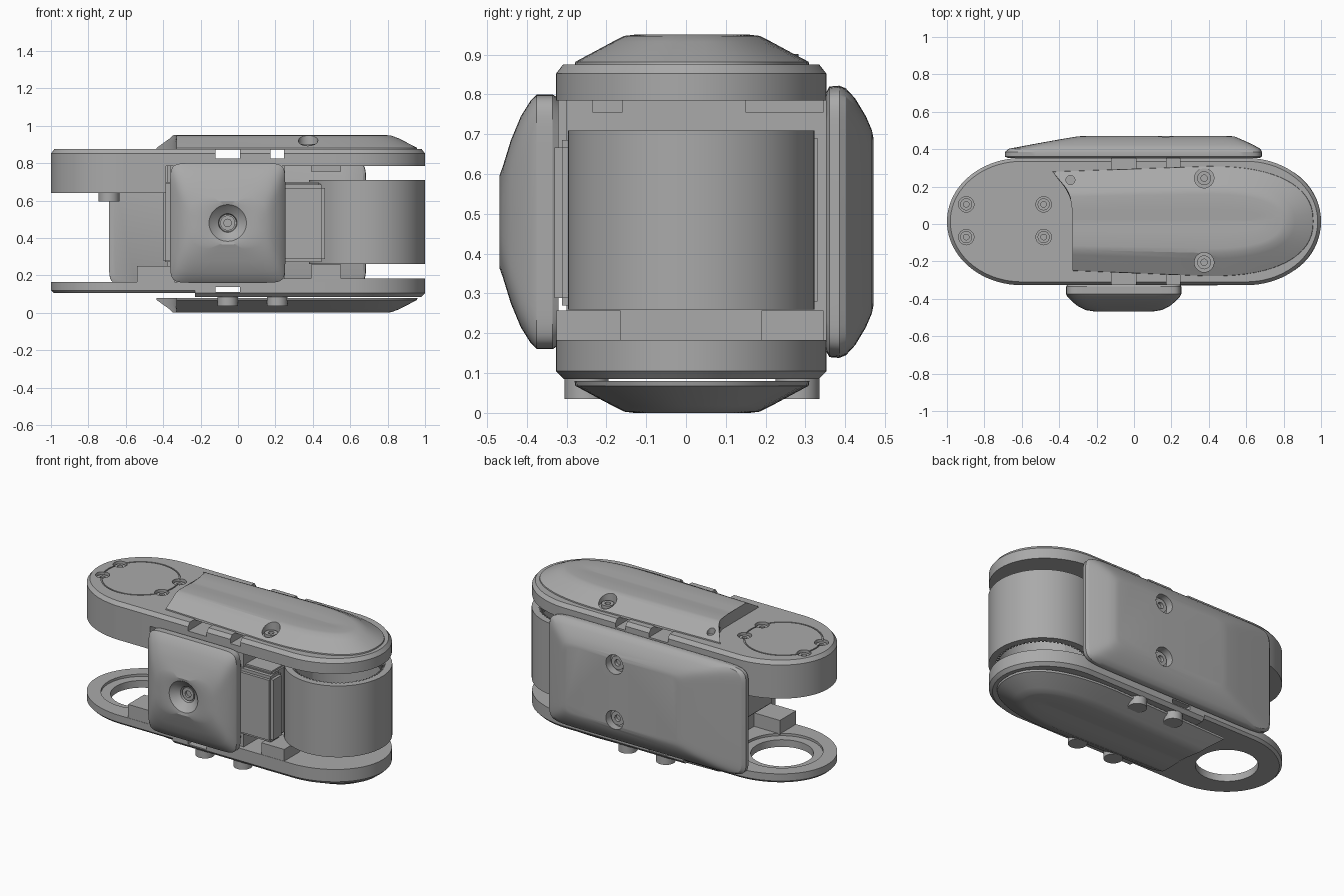
import bpy, bmesh, math

if "Cube" in bpy.data.objects:
    bpy.data.objects.remove(bpy.data.objects["Cube"])

grey = bpy.data.materials.new("plain grey")
grey.use_nodes = True
tone = (0.40, 0.40, 0.40, 1)
grey.diffuse_color = tone
grey.node_tree.nodes["Principled BSDF"].inputs["Base Color"].default_value = tone
YC = 0.013      # centre line of the link
H = 0.95        # total height
JX = 0.69       # distance of both joints from the middle


def finish(name, bm):
    bmesh.ops.remove_doubles(bm, verts=bm.verts, dist=1e-5)
    bmesh.ops.recalc_face_normals(bm, faces=bm.faces)
    mesh = bpy.data.meshes.new(name)
    bm.to_mesh(mesh)
    bm.free()
    mesh.materials.append(grey)
    obj = bpy.data.objects.new(name, mesh)
    bpy.context.collection.objects.link(obj)
    return obj


def loft(name, rings, closed=False):
    """Skin equal-length rings; cap the ends or join last to first."""
    bm = bmesh.new()
    loops = [[bm.verts.new(p) for p in ring] for ring in rings]
    n = len(loops[0])
    pairs = list(zip(loops, loops[1:])) + ([(loops[-1], loops[0])] if closed else [])
    for a, b in pairs:
        for i in range(n):
            j = (i + 1) % n
            bm.faces.new((a[i], a[j], b[j], b[i]))
    if not closed:
        bm.faces.new(loops[0])
        bm.faces.new(loops[-1])
    return finish(name, bm)


def box(name, x0, x1, y0, y1, z0, z1, bevel=0):
    bm = bmesh.new()
    bmesh.ops.create_cube(bm, size=1)
    for v in bm.verts:
        v.co = [a + (b - a) * (c + 0.5) for a, b, c in
                zip((x0, y0, z0), (x1, y1, z1), v.co)]
    if bevel:
        bmesh.ops.bevel(bm, geom=bm.edges[:], offset=bevel, segments=2, affect="EDGES")
    return finish(name, bm)


def circle(x, y, z, r, axis="z", n=64):
    pts = [(r * math.cos(2 * math.pi * i / n), r * math.sin(2 * math.pi * i / n))
           for i in range(n)]
    return [(x + a, y + b, z) if axis == "z" else (x + a, y, z + b) for a, b in pts]


def disc(name, x, y, z0, z1, r, n=48):
    return loft(name, [circle(x, y, z, r, "z", n) for z in (z0, z1)])


def tube(name, x, y, z0, z1, ro, ri):
    return loft(name, [circle(x, y, z, r) for z, r in
                       ((z0, ro), (z1, ro), (z1, ri), (z0, ri))], True)


def cut(obj, cutter):
    mod = obj.modifiers.new("cut", "BOOLEAN")
    mod.operation, mod.solver, mod.object = "DIFFERENCE", "EXACT", cutter
    bpy.context.view_layer.objects.active = obj
    bpy.ops.object.modifier_apply(modifier=mod.name)
    bpy.data.objects.remove(cutter)


def power(v, e):
    return math.copysign(abs(v) ** e, v)


def pillow(y, cx, cz, hx, hz, n, count=64):
    """Rounded rectangle ring facing the y direction."""
    out = []
    for i in range(count):
        t = 2 * math.pi * (i + 0.5) / count
        out.append((cx + hx * power(math.cos(t), 2 / n), y,
                    cz + hz * power(math.sin(t), 2 / n)))
    return out


def outline(z, lo=-1, hi=1, inset=0):
    """Long rounded link outline, optionally cut off at lo or hi."""
    out = []
    for i in range(96):
        t = 2 * math.pi * (i + 0.5) / 96
        c, s = math.cos(t), math.sin(t)
        x = math.copysign(0.6, c) + (0.4 - inset) * c
        out.append((min(max(x, lo), hi), YC + (0.34 - inset) * s, z))
    return out


def slab(name, levels, lo=-1, hi=1):
    return loft(name, [outline(z, lo, hi, d) for z, d in levels])


def cap_ring(hy, xr, z):
    """Cover outline: rounded right end, swept cut at the left."""
    yc, x0, out = 0.015, 0.4, []
    for i in range(33):
        t = math.pi * (i / 32 - 0.5)
        out.append((x0 + (xr - x0) * power(max(math.cos(t), 0), 0.85),
                    yc + hy * power(math.sin(t), 0.85), z))
    for i in range(1, 20):
        y = yc + hy * (1 - i / 10)
        out.append((-0.33 - 0.14 * max((y - 0.08) / 0.23, 0) ** 2, y, z))
    return out


# Upper arm plate, motor housing and lower arm plate
upper = slab("upper_plate", [(0.785, 0), (0.852, 0), (0.875, 0.018)], -0.40)
housing = slab("joint_housing", [(0.64, 0), (0.852, 0), (0.875, 0.018)], hi=-0.385)
ring_plate = slab("lower_plate", [(0.105, 0.015), (0.12, 0), (0.165, 0)])
lower = slab("lower_end_plate", [(0.085, 0.02), (0.105, 0), (0.183, 0)], -0.23)

# Joint details: engraved ring, bolt holes, open lower bearing seat
cut(housing, tube("groove_cutter", -JX, 0.015, 0.868, 0.9, 0.229, 0.221))
for sx in (-0.207, 0.207):
    for y in (0.105, -0.07):
        cut(housing, disc("bolt_cutter", -JX + sx, y, 0.85, 0.9, 0.041))
        tube("joint_bolt", -JX + sx, y, 0.845, 0.862, 0.032, 0.015)
cut(ring_plate, disc("hole_cutter", -0.68, YC, 0, 0.3, 0.18))
cut(ring_plate, disc("recess_cutter", -0.68, YC, 0.15, 0.3, 0.235))
disc("housing_boss", -JX, YC, 0.595, 0.65, 0.056)

# Cable slots through the plates
for x0, x1 in ((-0.12, 0.01), (0.175, 0.245)):
    cut(upper, box("slot_cutter", x0, x1, -1, 1, 0.826, 0.9))
for plate in (ring_plate, lower):
    cut(plate, box("slot_cutter", -0.12, 0.01, -1, 1, 0.112, 0.138))

# Domed covers, top and bottom
profile = ((0.295, 0.96, 0.87), (0.293, 0.957, 0.882), (0.20, 0.86, 0.932),
           (0.17, 0.82, 0.947), (0.145, 0.79, H), (0.06, 0.70, 0.949),
           (0.008, 0.62, 0.944))
top_cover = loft("top_cover", [cap_ring(*p) for p in profile])
bottom_cover = loft("bottom_cover", [cap_ring(a, b, H - z) for a, b, z in profile])
for y in (0.245, -0.205):
    cut(top_cover, disc("bore_cutter", 0.375, y, 0.882, 1.1, 0.052))
    tube("cover_screw", 0.375, y, 0.875, 0.902, 0.037, 0.017)
cut(top_cover, disc("pin_cutter", -0.34, 0.235, 0.885, 1.1, 0.024))

# Cable bosses under the bottom cover edges
for x in (-0.055, 0.21):
    for y in (-0.25, 0.28):
        disc("cable_boss", x, y, 0.035, 0.112, 0.055)

# Hollow drum at the right end, with inner gear ribs
tube("drum", JX, YC, 0.26, 0.71, 0.31, 0.27)
bm = bmesh.new()
for i in range(72):
    a = 2 * math.pi * i / 72
    for z in (0.30, 0.67):
        made = bmesh.ops.create_cube(bm, size=1)["verts"]
        for v in made:
            r, w = 0.265 + 0.02 * v.co.x, 0.011 * v.co.y
            v.co = (JX + r * math.cos(a) - w * math.sin(a),
                    YC + r * math.sin(a) + w * math.cos(a), z + 0.075 * v.co.z)
finish("gear_ribs", bm)

# Central body, web and side panel
box("central_body", -0.40, 0.44, -0.29, 0.33, 0.27, 0.70, 0.01)
box("central_web", -0.36, 0.25, -0.30, 0.33, 0.15, 0.80)
box("body_side_panel", 0.15, 0.465, -0.33, -0.21, 0.27, 0.685, 0.018)
box("lower_left_block", -0.54, -0.34, -0.325, -0.165, 0.16, 0.25)
box("back_left_block", -0.54, -0.34, 0.19, 0.345, 0.16, 0.25)
box("back_spacer", -0.38, 0.25, 0.30, 0.36, 0.16, 0.80)
for y0, y1 in ((-0.235, -0.16), (0.15, 0.345)):
    box("upper_tab", 0.39, 0.55, y0, y1, 0.755, 0.79)
for y0, y1 in ((-0.325, -0.165), (0.19, 0.345)):
    box("lower_tab", 0.39, 0.55, y0, y1, 0.18, 0.257)

# Front pad with a dished screw seat
px, pz = -0.055, 0.48
pad = ((-0.32, 0.30, 0.31, 10), (-0.335, 0.308, 0.32, 12), (-0.375, 0.308, 0.32, 12),
       (-0.39, 0.30, 0.305, 10), (-0.415, 0.275, 0.265, 8), (-0.44, 0.245, 0.205, 6),
       (-0.46, 0.205, 0.14, 4), (-0.469, 0.15, 0.115, 2.5), (-0.465, 0.10, 0.098, 2),
       (-0.45, 0.085, 0.085, 2), (-0.425, 0.05, 0.05, 2), (-0.405, 0.046, 0.046, 2))
loft("front_pad", [pillow(y, px, pz, a, b, n) for y, a, b, n in pad])
loft("front_screw", [circle(px, y, pz, r, "y") for y, r in
                     ((-0.40, 0.04), (-0.42, 0.04), (-0.42, 0.02), (-0.40, 0.02))], True)

# Back cover plate with two screw seats
back = ((0.352, -0.67, 0.67, 0.325), (0.36, -0.69, 0.683, 0.34), (0.385, -0.69, 0.685, 0.342),
        (0.402, -0.67, 0.675, 0.335), (0.425, -0.55, 0.635, 0.31),
        (0.452, -0.40, 0.575, 0.265), (0.467, -0.31, 0.54, 0.23), (0.471, -0.27, 0.51, 0.21))
back_cover = loft("back_cover", [pillow(y, (a + b) / 2, 0.48, (b - a) / 2, h, 14)
                                 for y, a, b, h in back])
for z in (0.305, 0.655):
    cut(back_cover, loft("bore_cutter", [circle(0.17, y, z, 0.06, "y") for y in (0.42, 0.6)]))
    loft("back_screw", [circle(0.17, y, z, r, "y") for y, r in
                        ((0.41, 0.043), (0.44, 0.043), (0.44, 0.02), (0.41, 0.02))], True)

# Smooth the rounded surfaces while keeping hard edges
bpy.ops.object.select_all(action="DESELECT")
for obj in bpy.context.scene.objects:
    if obj.type == "MESH" and grey.name in obj.data.materials:
        obj.select_set(True)
        bpy.context.view_layer.objects.active = obj
bpy.ops.object.shade_smooth_by_angle(angle=math.radians(28))
